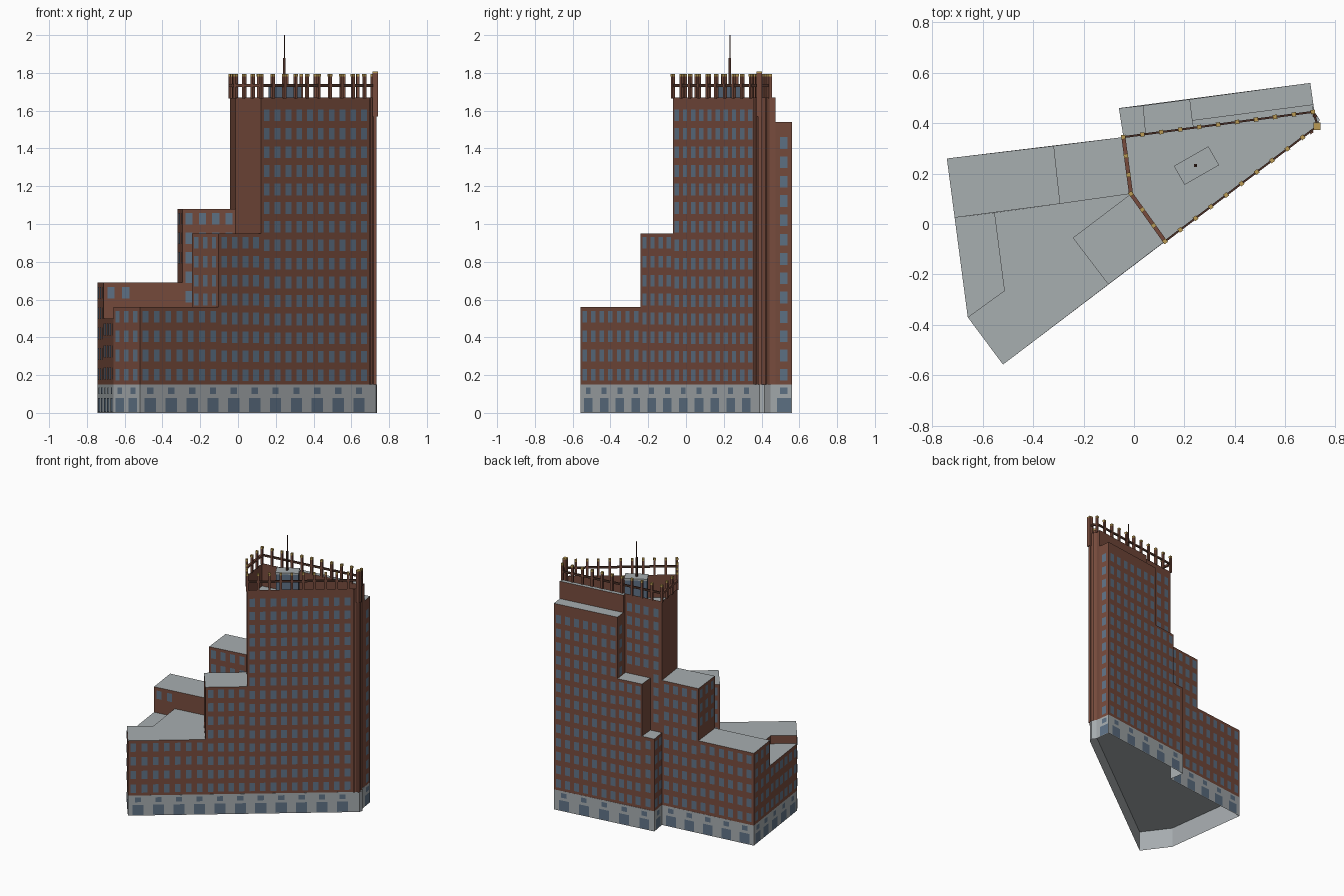
import bpy, bmesh
from mathutils import Vector

cube = bpy.data.objects.get("Cube")
if cube:
    bpy.data.objects.remove(cube)


def material(name, color):
    m = bpy.data.materials.new(name)
    m.use_nodes = True
    m.diffuse_color = (*color, 1)
    m.node_tree.nodes["Principled BSDF"].inputs["Base Color"].default_value = (*color, 1)
    return m


brick = material("red brick", (0.185, 0.071, 0.046))
stone = material("pale stone", (0.38, 0.41, 0.425))
roofing = material("grey roofing", (0.39, 0.425, 0.435))
glass = material("slate glass", (0.115, 0.17, 0.24))
trim = material("dark brown trim", (0.07, 0.03, 0.02))
gold = material("gold caps", (0.5, 0.33, 0.09))

BASE = 0.15


def finish(name, bm, mats):
    me = bpy.data.meshes.new(name)
    bm.to_mesh(me)
    bm.free()
    for m in mats:
        me.materials.append(m)
    ob = bpy.data.objects.new(name, me)
    bpy.context.collection.objects.link(ob)
    return ob


def block(name, points, top, bottom=BASE, wall=brick, lid=roofing, recess=0):
    """Open-bottomed walls and a flat lid over a counterclockwise plan."""
    bm = bmesh.new()
    lo, hi = [[bm.verts.new((*p, z)) for p in points] for z in (bottom, top)]
    n = len(points)
    for i in range(n):
        j = (i + 1) % n
        bm.faces.new((lo[i], lo[j], hi[j], hi[i]))
    roof = bm.faces.new(hi)
    if recess:
        bmesh.ops.inset_individual(bm, faces=[roof], thickness=0.01)
        roof = bmesh.ops.extrude_discrete_faces(bm, faces=[roof])["faces"][0]
        for v in roof.verts:
            v.co.z -= recess
    roof.material_index = 1
    return finish(name, bm, (wall, lid))


def box(bm, center, size, z0, z1, along=(1, 0), mat=0):
    """Upright box on centre (x, y), turned so its length follows a direction."""
    u = Vector((along[0], along[1], 0)).normalized()
    w = Vector((-u.y, u.x, 0))
    c = Vector((center[0], center[1], 0))
    up = Vector((0, 0, 1))
    v = [bm.verts.new(c + u * sx * size[0] / 2 + w * sy * size[1] / 2 + up * z)
         for z in (z0, z1) for sx, sy in ((-1, -1), (1, -1), (1, 1), (-1, 1))]
    for f in ((3, 2, 1, 0), (4, 5, 6, 7), (0, 1, 5, 4), (1, 2, 6, 5), (2, 3, 7, 6), (3, 0, 4, 7)):
        bm.faces.new([v[i] for i in f]).material_index = mat


def pane(bm, p, q, t, width, z0, z1):
    """Flat glass plate just outside wall p-q at distance t."""
    p, q = Vector((*p, 0)), Vector((*q, 0))
    d = (q - p).normalized()
    c = p + d * t + Vector((d.y, -d.x, 0)) * 0.0015
    bm.faces.new([bm.verts.new(c + d * s * width / 2 + Vector((0, 0, z)))
                  for s, z in ((-1, z0), (1, z0), (1, z1), (-1, z1))])


# Plan points: west, south, tower and rear
A, A2, F, E = (-.743, .26), (-.712, .025), (-.66, -.37), (-.52, -.558)
S1, S2, T, N2 = (-.102, -.24), (.123, -.069), (.73, .39), (.71, .445)
N1, W1, W2, K = (-.042, .345), (-.32, .31), (-.295, .08), (-.012, .12)
L, M, Q = (-.555, .045), (-.515, -.265), (-.243, -.055)
B, G1, G2, C = (-.06, .46), (.035, .47), (.22, .495), (.70, .56)
H1, H2, I1, I2 = (.045, .357), (.235, .382), (.23, .412), (.712, .475)
TP, D1, D2 = (.695, .363), (.737, .415), (.716, .447)

# Hollow stone podium under the whole plan
block("podium", (A, A2, F, E, T, D1, D2, C, B, N1), BASE, 0, stone, stone)

# Stepped brick masses
block("west_wing", (A, A2, W2, W1), .69)
block("west_upper_wing", (W1, W2, K, N1), 1.08)
block("west_bay", (A2, F, M, L), .50)
block("south_wing", (F, E, S1, Q, K, W2, L, M), .56)
block("south_step", (Q, S1, S2, K), .95)
block("tower", (K, S2, T, N2, N1), 1.67, recess=.17)
block("rear_low_step", (N1, H1, G1, B), .69)
block("rear_middle_step", (H1, H2, G2, G1), 1.08)
block("rear_high_wing", (I1, I2, C, G2), 1.54)
block("rear_tower_strip", (H2, N2, I2, I1), 1.67)

# Upper windows: wall ends, lowest visible height, top of the window grid
walls = [
    (A, A2, BASE, .69), (A2, L, .50, .69), (W1, A, BASE, .69),
    (W1, W2, .69, 1.08), (W2, K, .56, 1.08), (N1, W1, BASE, 1.08),
    (A2, F, BASE, .50), (F, E, BASE, .56), (E, S1, BASE, .56),
    (Q, S1, .56, .95), (K, Q, .56, .95), (S1, S2, BASE, .95),
    (S2, TP, BASE, 1.625), (H1, N1, .69, 1.625), (H2, H1, 1.08, 1.625),
    (G1, B, BASE, .69), (B, N1, BASE, .69), (G2, G1, BASE, 1.08),
    (H1, G1, .69, 1.08), (I2, C, BASE, 1.48), (C, G2, BASE, 1.48), (G2, I1, 1.08, 1.48),
]
bm = bmesh.new()
for p, q, low, top in walls:
    length = (Vector(q) - Vector(p)).length
    cols = max(1, round(length / .071))
    rows = round((top - BASE) / .1)
    step = (top - BASE) / rows
    for r in range(rows):
        z = BASE + step * (r + .5)
        if z - .03 > low:
            for c in range(cols):
                pane(bm, p, q, length * (c + .5) / cols, .038, z - .031, z + .031)
finish("upper_windows", bm, (glass,))

# Street level: wide shopfronts under small square windows
bm = bmesh.new()
for p, q in ((A, A2), (A2, F), (F, E), (E, TP), (I2, C), (C, B), (B, N1), (N1, A)):
    length = (Vector(q) - Vector(p)).length
    bays = max(1, round(length / .14))
    for i in range(bays):
        t = length * (i + .5) / bays
        pane(bm, p, q, t, .075, .005, .08)
        pane(bm, p, q, t, .042, .1, .135)
finish("street_windows", bm, (glass,))

# Crown of posts, caps and rails around the tower roof
posts, caps, rails = bmesh.new(), bmesh.new(), bmesh.new()
for p, q, count, width, mat in ((K, S2, 3, .016, 1), (S2, T, 10, .008, 0),
                                (N2, N1, 10, .008, 0), (N1, K, 3, .016, 1)):
    a, b = Vector(p), Vector(q)
    d = b - a
    box(rails, (a + b) / 2, (d.length, width), 1.725, 1.74, d, mat)
    for i in range(count):
        c = a + d * i / count
        box(posts, c, (.016, .016), 1.665, 1.78, d)
        box(caps, c, (.017, .017), 1.78, 1.795, d)
box(rails, (.72, .418), (.058, .008), 1.725, 1.74, Vector(N2) - Vector(T))
finish("crown_posts", posts, (brick,))
finish("crown_caps", caps, (gold,))
finish("crown_rails", rails, (trim, brick))

# Corner piers at the tower's sharp end, with a tall blade above
bm = bmesh.new()
along = Vector(T) - Vector(S2)
box(bm, (.703, .366), (.014, .014), BASE, 1.67, along)
box(bm, (.718, .428), (.014, .014), BASE, 1.67, along)
box(bm, (.726, .39), (.016, .02), BASE, 1.57)
box(bm, (.726, .388), (.028, .028), 1.57, 1.8)
finish("corner_piers", bm, (brick,))
bm = bmesh.new()
box(bm, (.726, .388), (.028, .028), 1.8, 1.808)
finish("corner_pier_cap", bm, (gold,))

# Rooftop penthouse, glazed sides with a grey lid
bm = bmesh.new()
axis = (.14, .08)
box(bm, (.248, .232), (.154, .082), 1.5, 1.725, axis, 0)
box(bm, (.248, .232), (.158, .086), 1.725, 1.738, axis, 1)
finish("penthouse", bm, (glass, roofing))

# Mast
bm = bmesh.new()
box(bm, (.245, .232), (.012, .012), 1.735, 1.88)
box(bm, (.245, .232), (.005, .005), 1.88, 2.0)
finish("mast", bm, (trim,))
